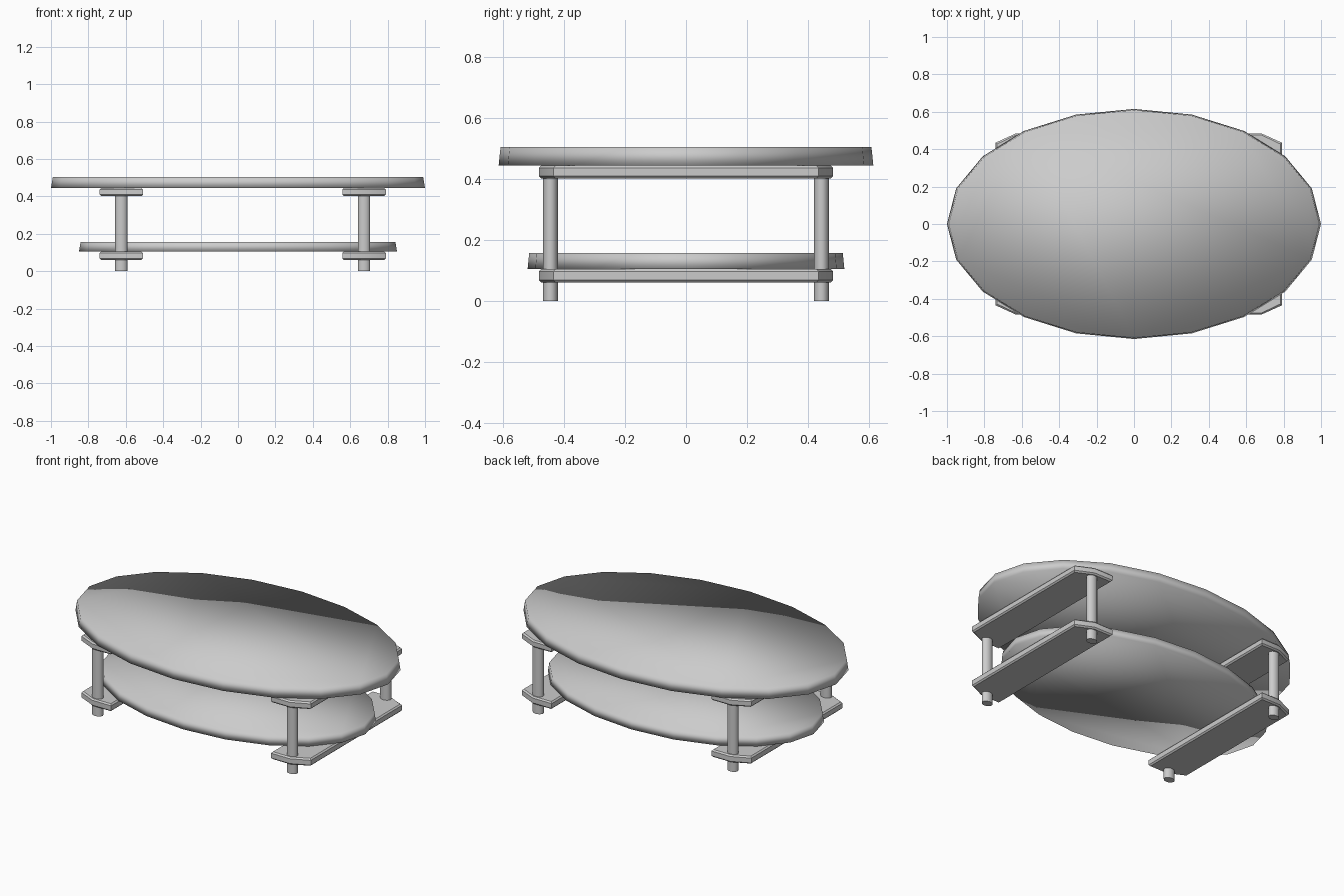
import bpy, bmesh, math

cube = bpy.data.objects.get("Cube")
if cube:
    bpy.data.objects.remove(cube, do_unlink=True)

grey = bpy.data.materials.new("plain grey")
grey.use_nodes = True
colour = (0.6, 0.6, 0.6, 1)
grey.diffuse_color = colour
grey.node_tree.nodes["Principled BSDF"].inputs["Base Color"].default_value = colour


def loft(name, rings, angle=40):
    """Closed solid through equal rings of points, bottom to top."""
    bm = bmesh.new()
    loops = [[bm.verts.new(p) for p in ring] for ring in rings]
    n = len(loops[0])
    for low, high in zip(loops, loops[1:]):
        for i in range(n):
            j = (i + 1) % n
            bm.faces.new((low[i], low[j], high[j], high[i]))
    bm.faces.new(loops[0][::-1])
    bm.faces.new(loops[-1])
    bmesh.ops.recalc_face_normals(bm, faces=bm.faces)
    mesh = bpy.data.meshes.new(name)
    bm.to_mesh(mesh)
    bm.free()
    mesh.materials.append(grey)
    obj = bpy.data.objects.new(name, mesh)
    bpy.context.collection.objects.link(obj)
    bpy.context.view_layer.objects.active = obj
    for other in bpy.context.selected_objects:
        other.select_set(False)
    obj.select_set(True)
    bpy.ops.object.shade_smooth_by_angle(angle=math.radians(angle))
    return obj


def ellipse(rx, ry, z, sides, cx=0, cy=0):
    steps = [2 * math.pi * i / sides for i in range(sides)]
    return [(cx + rx * math.cos(a), cy + ry * math.sin(a), z) for a in steps]


# Oval boards, slightly narrower at the top
def board(name, rx, ry, low, high):
    loft(name, [ellipse(rx, ry, low, 20),
                ellipse(rx * 0.99, ry * 0.99, high, 20)], 100)


board("table_top", 1.0, 0.615, 0.445, 0.505)
board("lower_shelf", 0.85, 0.52, 0.105, 0.157)


# Cross rails with clipped outer corners and bevelled rims
def rail(name, cx, side, low, high):
    half = [(-0.116, 0.483), (0.01, 0.483), (0.116, 0.435)]
    outline = half + [(x, -y) for x, y in half[::-1]]

    def ring(z, inset):
        return [(cx + side * x * (1 - inset / 0.116), y * (1 - inset / 0.483), z)
                for x, y in outline]
    b = 0.008
    loft(name, [ring(low, b), ring(low + b, 0), ring(high - b, 0), ring(high, b)], 30)


for word, cx, side in (("left", 0.674, 1), ("right", -0.624, -1)):
    rail(word + "_upper_rail", cx, side, 0.402, 0.445)
    rail(word + "_lower_rail", cx, side, 0.06, 0.105)
    # Round legs through both rails
    for end, cy in (("front", -0.445), ("back", 0.445)):
        loft(word + "_" + end + "_leg",
             [ellipse(0.033, 0.025, z, 16, cx, cy) for z in (0, 0.42)])
